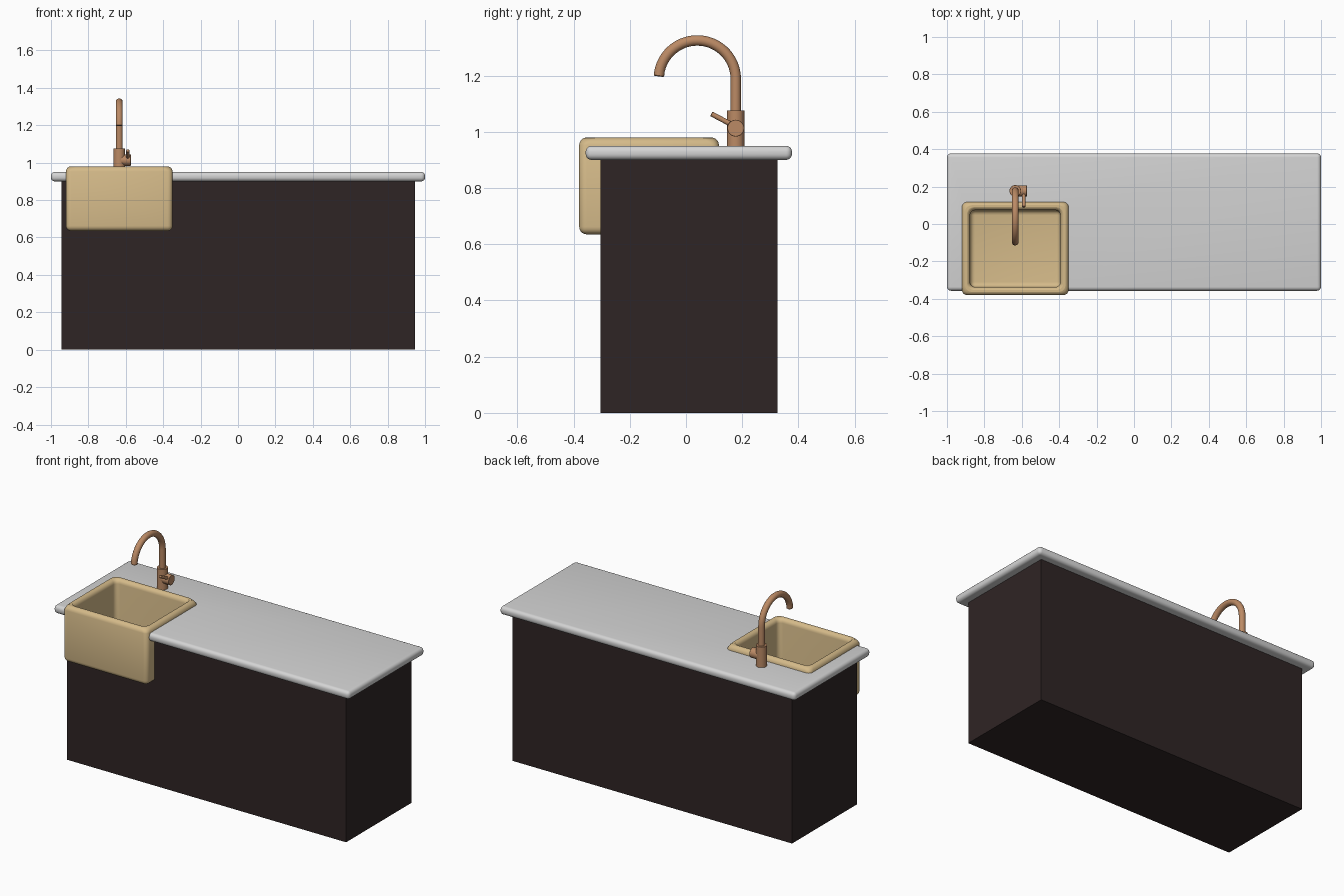
import bpy, bmesh, math
from mathutils import Vector

cube = bpy.data.objects.get("Cube")
if cube:
    bpy.data.objects.remove(cube, do_unlink=True)


def material(name, rgb):
    m = bpy.data.materials.new(name)
    m.use_nodes = True
    m.diffuse_color = (*rgb, 1)
    m.node_tree.nodes["Principled BSDF"].inputs["Base Color"].default_value = (*rgb, 1)
    return m


DARK = material("dark wood", (0.028, 0.018, 0.018))
STONE = material("pale grey stone", (0.66, 0.66, 0.66))
CREAM = material("cream ceramic", (0.66, 0.49, 0.25))
COPPER = material("brushed copper", (0.50, 0.255, 0.13))


def box_mesh(low, high):
    bm = bmesh.new()
    bmesh.ops.create_cube(bm, size=1)
    for v in bm.verts:
        v.co = [(a + b) / 2 + c * (b - a) for a, b, c in zip(low, high, v.co)]
    return bm


def finish(name, bm, mat, smooth=True):
    mesh = bpy.data.meshes.new(name)
    bmesh.ops.recalc_face_normals(bm, faces=bm.faces[:])
    bm.to_mesh(mesh)
    bm.free()
    ob = bpy.data.objects.new(name, mesh)
    bpy.context.collection.objects.link(ob)
    if mat:
        mesh.materials.append(mat)
    if smooth:
        activate(ob)
        bpy.ops.object.shade_smooth_by_angle(angle=math.radians(35))
    return ob


def activate(ob):
    bpy.ops.object.select_all(action='DESELECT')
    ob.select_set(True)
    bpy.context.view_layer.objects.active = ob


def round_edges(bm, radius, segments):
    bmesh.ops.bevel(bm, geom=bm.edges[:], offset=radius, segments=segments,
                    profile=0.5, affect='EDGES')


def tube(name, points, radius, mat, sides=24, tip=0.003):
    """Sweep a circle along a path lying in a plane of constant x or a straight line."""
    pts = [Vector(p) for p in points]
    start, end = (pts[1] - pts[0]).normalized(), (pts[-1] - pts[-2]).normalized()
    # small chamfer at each end
    path = [(pts[0], radius - tip), (pts[0] + start * tip, radius)]
    path += [(p, radius) for p in pts[1:-1]]
    path += [(pts[-1] - end * tip, radius), (pts[-1], radius - tip)]
    bm, rings = bmesh.new(), []
    for i, (p, r) in enumerate(path):
        d = (path[min(i + 1, len(path) - 1)][0] - path[max(i - 1, 0)][0]).normalized()
        side = Vector((0, 1, 0)) if abs(d.x) > 0.9 else Vector((1, 0, 0))
        up = d.cross(side).normalized()
        angles = [2 * math.pi * k / sides for k in range(sides)]
        rings.append([bm.verts.new(p + r * (side * math.cos(a) + up * math.sin(a)))
                      for a in angles])
    for a, b in zip(rings, rings[1:]):
        for k in range(sides):
            n = (k + 1) % sides
            bm.faces.new((a[k], a[n], b[n], b[k]))
    bm.faces.new(rings[0])
    bm.faces.new(rings[-1])
    return finish(name, bm, mat)


# Cabinet body and rounded worktop
cabinet = finish("cabinet", box_mesh((-0.945, -0.305, 0), (0.945, 0.325, 0.91)), DARK, False)
bm = box_mesh((-1, -0.357, 0.9), (1, 0.377, 0.95))
round_edges(bm, 0.021, 5)
worktop = finish("worktop", bm, STONE)

# Notch for the sink, open to the front
cutter = finish("sink_cutter", box_mesh((-0.9, -0.5, 0.67), (-0.37, 0.095, 1.1)), None, False)
cutter.hide_render = True
for ob in (cabinet, worktop):
    mod = ob.modifiers.new("sink notch", 'BOOLEAN')
    mod.object, mod.operation, mod.solver = cutter, 'DIFFERENCE', 'EXACT'
    activate(ob)
    bpy.ops.object.modifier_apply(modifier=mod.name)
bpy.data.objects.remove(cutter, do_unlink=True)

# Apron sink with a hollow basin
bm = box_mesh((-0.92, -0.38, 0.635), (-0.35, 0.117, 0.98))
top = max(bm.faces, key=lambda f: f.calc_center_median().z)
bmesh.ops.inset_region(bm, faces=[top], thickness=0.061)
floor = bmesh.ops.extrude_discrete_faces(bm, faces=[top])["faces"][0]
bmesh.ops.translate(bm, verts=floor.verts[:], vec=(0, 0, -0.28))
round_edges(bm, 0.027, 5)
finish("sink", bm, CREAM)

# Faucet: base, gooseneck spout, side valve and lever
X, Y = -0.635, 0.177
tube("faucet_base", [(X, Y, 0.945), (X, Y, 1.076)], 0.031, COPPER, 32, 0.001)
R = 0.137
arc = [math.radians(a) for a in range(0, 174, 6)]
spout = [(X, Y, 1.06)] + [(X, Y - R + R * math.cos(a), 1.188 + R * math.sin(a)) for a in arc]
spout.append((X, Y - 2 * R + 0.0005, 1.197))
tube("faucet_spout", spout, 0.0185, COPPER)
tube("faucet_valve", [(X, Y, 1.013), (-0.573, Y, 1.013)], 0.03, COPPER, 32, 0.001)
tube("faucet_lever", [(-0.589, Y, 1.018), (-0.589, 0.09, 1.064)], 0.009, COPPER, 16, 0.002)
